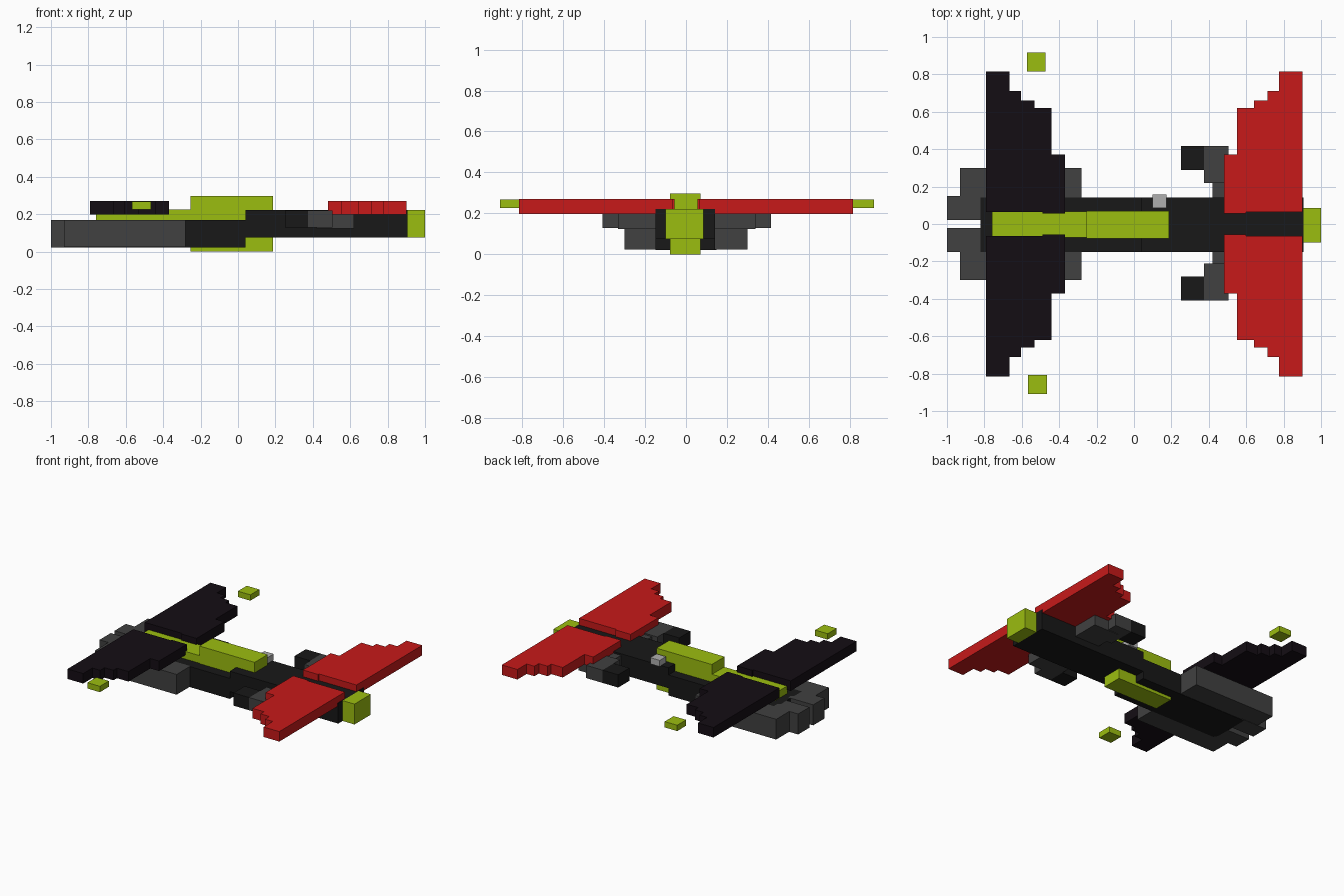
import bpy, bmesh

if "Cube" in bpy.data.objects:
    bpy.data.objects.remove(bpy.data.objects["Cube"])


def material(name, rgb):
    m = bpy.data.materials.new(name)
    m.diffuse_color = (*rgb, 1)
    m.use_nodes = True
    m.node_tree.nodes["Principled BSDF"].inputs["Base Color"].default_value = m.diffuse_color
    return m


LIME = material("lime", (0.33, 0.51, 0.005))
RED = material("red", (0.57, 0.01, 0.01))
BLACK = material("black", (0.009, 0.009, 0.009))
PLUM = material("plum_black", (0.007, 0.004, 0.007))
DARK = material("dark_grey", (0.052, 0.052, 0.052))
LIGHT = material("light_grey", (0.43, 0.43, 0.43))


def prism(name, outline, z0, z1, mat):
    """Extrude a flat xy outline from z0 up to z1."""
    bm = bmesh.new()
    face = bm.faces.new([bm.verts.new((x, y, z0)) for x, y in outline])
    top = bmesh.ops.extrude_face_region(bm, geom=[face])
    verts = [v for v in top["geom"] if isinstance(v, bmesh.types.BMVert)]
    bmesh.ops.translate(bm, vec=(0, 0, z1 - z0), verts=verts)
    bmesh.ops.recalc_face_normals(bm, faces=bm.faces)
    mesh = bpy.data.meshes.new(name)
    bm.to_mesh(mesh)
    bm.free()
    mesh.materials.append(mat)
    ob = bpy.data.objects.new(name, mesh)
    bpy.context.collection.objects.link(ob)
    return ob


def box(name, x, y, z, mat):
    outline = [(x[0], y[0]), (x[1], y[0]), (x[1], y[1]), (x[0], y[1])]
    return prism(name, outline, z[0], z[1], mat)


# Fuselage: low rear half, raised front half, nose
box("rear_fuselage", (-0.82, 0.04), (-0.15, 0.142), (0.022, 0.17), BLACK)
box("front_fuselage", (0.04, 0.905), (-0.15, 0.142), (0.075, 0.222), BLACK)
box("nose", (0.905, 1.0), (-0.1, 0.085), (0.075, 0.222), LIME)

# Spine and cockpit
box("spine", (-0.76, -0.255), (-0.072, 0.067), (0.165, 0.225), LIME)
box("cockpit", (-0.255, 0.187), (-0.077, 0.07), (0.0, 0.297), LIME)
box("side_sensor", (0.1, 0.175), (0.085, 0.157), (0.22, 0.265), LIGHT)

# Stepped wing outline: inner edge jogs out near the tip side of the root
steps = [(0.48, 0.372), (0.55, 0.62), (0.642, 0.66), (0.713, 0.71), (0.775, 0.815)]
wing = [(0.90, 0.065), (0.60, 0.065), (0.60, 0.055), (0.48, 0.055)]
ends = [x for x, _ in steps[1:]] + [0.90]
for (x, y), x_end in zip(steps, ends):
    wing += [(x, y), (x_end, y)]

# Paired parts on both sides
for side, s in (("left", 1), ("right", -1)):
    off = 0.0 if s > 0 else 0.008  # right-hand parts sit slightly inboard

    def pair(name, x, y, z, mat):
        box(f"{side}_{name}", x, sorted(s * v + off for v in y), z, mat)

    prism(f"{side}_front_wing", [(x, s * y) for x, y in wing], 0.198, 0.27, RED)
    prism(f"{side}_rear_wing", [(0.11 - x, s * y) for x, y in wing], 0.198, 0.27, PLUM)

    tip_shift = 0.006 if s < 0 else 0
    pair("wing_tip_light", (-0.572 + tip_shift, -0.472 + tip_shift), (0.815, 0.917),
         (0.225, 0.267), LIME)

    # Rear engines and exhausts
    box(f"{side}_engine", (-0.93, -0.28), sorted((s * 0.142, s * 0.30)), (0.024, 0.17), DARK)
    box(f"{side}_exhaust", (-1.0, -0.80), sorted((s * 0.022, s * 0.15)), (0.022, 0.17), DARK)

    # Forward pods under the front wing
    pair("pod_intake", (0.25, 0.375), (0.288, 0.416), (0.128, 0.22), BLACK)
    pair("pod_body", (0.375, 0.505), (0.218, 0.416), (0.128, 0.22), DARK)
    pair("pod_mount", (0.42, 0.62), (0.14, 0.34), (0.124, 0.21), DARK)
